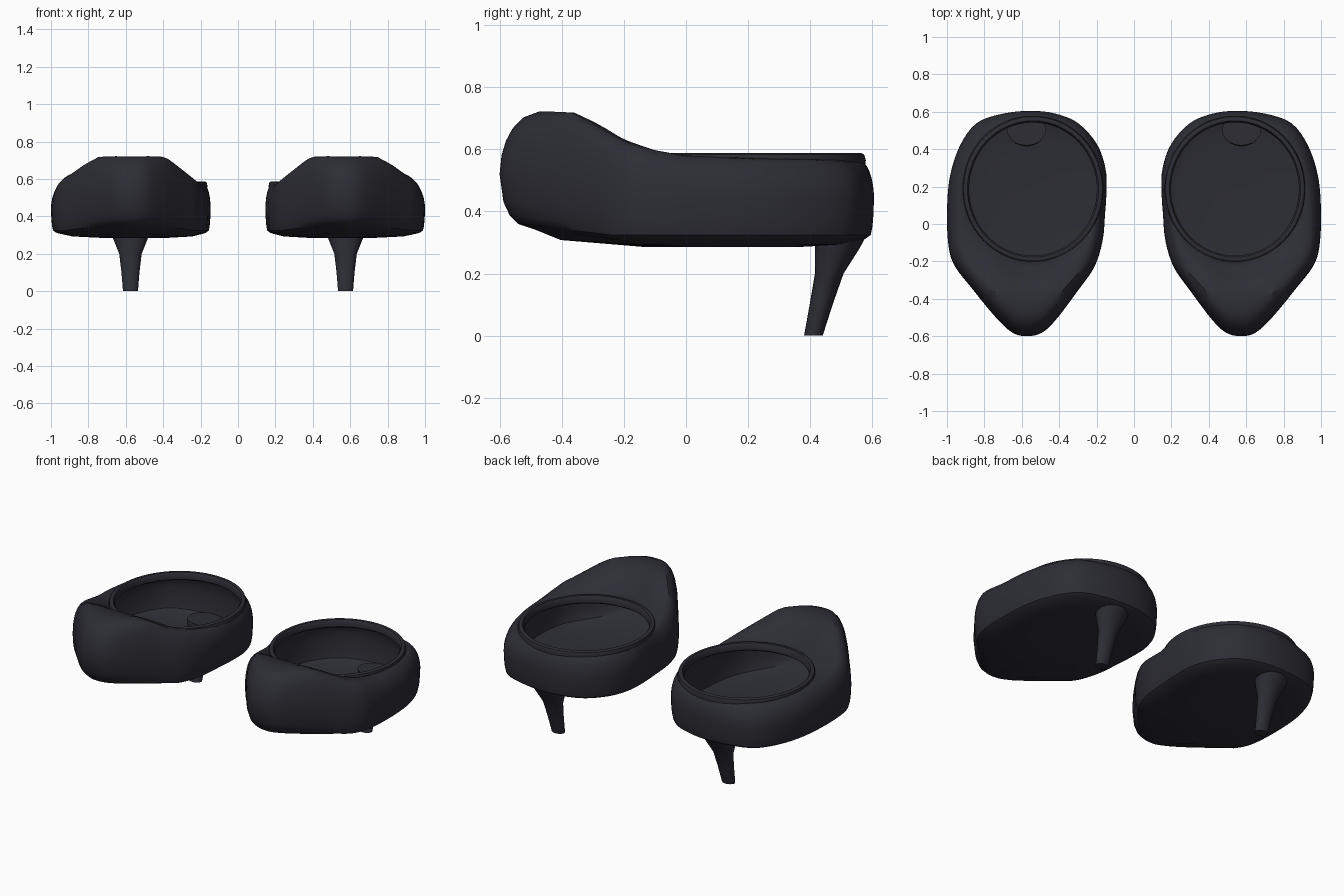
import bpy, bmesh, math
from mathutils import Vector

if "Cube" in bpy.data.objects:
    bpy.data.objects.remove(bpy.data.objects["Cube"])

black = bpy.data.materials.new("black_leather")
black.diffuse_color = (0.026, 0.026, 0.036, 1)
black.use_nodes = True
black.node_tree.nodes["Principled BSDF"].inputs["Base Color"].default_value = black.diffuse_color

CX, CY = -0.54, 0.187         # centre of the foot opening
RX, RY = 0.375, 0.39          # outer radii of the collar

# Plan outline of the left shoe, counter-clockwise from the toe
OUTLINE = [(-.575, -.60), (-.49, -.58), (-.41, -.503), (-.297, -.352), (-.212, -.23),
           (-.168, -.09), (-.155, .05), (-.147, .18), (-.153, .30), (-.20, .43),
           (-.30, .54), (-.42, .59), (-.55, .605), (-.70, .59), (-.84, .54),
           (-.93, .42), (-.985, .25), (-1.0, .05), (-.99, -.13), (-.955, -.23),
           (-.87, -.34), (-.75, -.487), (-.655, -.578)]

# Height of the upper along the length of the shoe
CREST = [(-.60, .715), (-.45, .722), (-.36, .718), (-.30, .69), (-.20, .635), (-.10, .60),
         (0, .58), (.7, .56)]


def smooth_closed(pts, steps):
    """Closed Catmull-Rom curve through the points."""
    pts = [Vector(p) for p in pts]
    n, out = len(pts), []
    for i in range(n):
        a, b, c, d = (pts[(i + k) % n] for k in (-1, 0, 1, 2))
        for s in range(steps):
            t = s / steps
            out.append(0.5 * (2 * b + (c - a) * t + (2 * a - 5 * b + 4 * c - d) * t * t
                              + (3 * b - a - 3 * c + d) * t ** 3))
    return out


def crest_height(x, y):
    """Height of the upper, domed across the toe."""
    for (y0, z0), (y1, z1) in zip(CREST, CREST[1:]):
        if y <= y1:
            z = z0 + (z1 - z0) * max(0, (y - y0) / (y1 - y0))
            break
    dx = x + .567
    drop = max(0, abs(dx) - .17) * (1.5 if dx > 0 else .8)
    return z - max(0, z - .575) * drop


def loft(name, rings, cap_start=False, cap_end=False, closed=False, shell=0):
    """Skin a list of equal-length rings, then mirror it for the other shoe."""
    bm = bmesh.new()
    loops = [[bm.verts.new(p) for p in r] for r in rings]
    n = len(loops[0])
    for a, b in zip(loops, loops[1:] + (loops[:1] if closed else [])):
        for i in range(n):
            j = (i + 1) % n
            bm.faces.new((a[i], a[j], b[j], b[i]))
    if cap_start:
        bm.faces.new(loops[0][::-1])
    if cap_end:
        bm.faces.new(loops[-1])
    me = bpy.data.meshes.new(name)
    bm.to_mesh(me)
    bm.free()
    me.materials.append(black)
    ob = bpy.data.objects.new(name, me)
    bpy.context.collection.objects.link(ob)
    if shell:
        mod = ob.modifiers.new("wall_thickness", 'SOLIDIFY')
        mod.thickness, mod.offset = shell, -1
    ob.modifiers.new("other_shoe", 'MIRROR').use_mirror_merge = False
    bpy.ops.object.select_all(action='DESELECT')
    ob.select_set(True)
    bpy.context.view_layer.objects.active = ob
    bpy.ops.object.shade_smooth_by_angle(angle=math.radians(40))
    return ob


# Hollow shoe body: sole, side wall and domed upper ending under the collar
plan = smooth_closed(OUTLINE, 4)
centre = Vector((CX, CY))
rings = []


def toe_weight(p):
    return min(1, max(0, (-p.y - .25) / .33))


def scaled_ring(inset, toe_inset, z, toe_z):
    ring = []
    for p in plan:
        w = toe_weight(p)
        q = centre + (p - centre) * (1 - inset - toe_inset * w)
        ring.append((q.x, q.y, z + toe_z * w))
    return ring


for spec in [(.6, 0, .285, 0), (.25, 0, .293, .015), (.07, .07, .311, .032),
             (.025, .05, .324, .036), (.012, .03, .35, .036), (.004, .012, .39, .04)]:
    rings.append(scaled_ring(*spec))

for t in (0, .015, .05, .1, .18, .3, .45, .6, .75, .88, 1):
    ring = []
    for p in plan:
        d = p - centre
        a = math.atan2(d.y, d.x)
        u = Vector((math.cos(a), math.sin(a)))
        collar = .95 / math.sqrt((u.x / RX) ** 2 + (u.y / RY) ** 2)
        gap = d.length - collar
        q = centre + u * (d.length - gap * t)
        base = .44 + .08 * toe_weight(p)
        span = min(1, max(.3, .08 / max(gap, .01)))   # shoulder rounding
        rise = math.sqrt(1 - (1 - min(t / span, 1)) ** 2)
        z = base + (crest_height(q.x, q.y) - base) * rise
        k = max(0, (t - .6) / .4)
        ring.append((q.x, q.y, z + (.56 - z) * k * k))
    rings.append(ring)
loft("shoe_body", rings, cap_start=True, shell=.008)

# Rolled collar around the opening
N = 64
profile = [(.95, .535), (.995, .54), (1.005, .565), (.99, .583), (.965, .588), (.935, .586),
           (.912, .572), (.915, .545)]
loft("collar",
     [[(CX + RX * r * math.cos(2 * math.pi * i / N), CY + RY * r * math.sin(2 * math.pi * i / N), z)
       for i in range(N)] for r, z in profile], closed=True)

# Heel: oval sections (z, front y, back y, half width)
sections = [(0, .38, .44, .04), (.10, .398, .472, .048), (.20, .415, .507, .06),
            (.28, .415, .558, .092), (.335, .42, .588, .105)]
M = 20
loft("heel",
     [[(-.575 + h * math.cos(2 * math.pi * i / M),
        (y0 + y1) / 2 + (y1 - y0) / 2 * math.sin(2 * math.pi * i / M), z)
       for i in range(M)] for z, y0, y1, h in sections], cap_start=True, cap_end=True)
